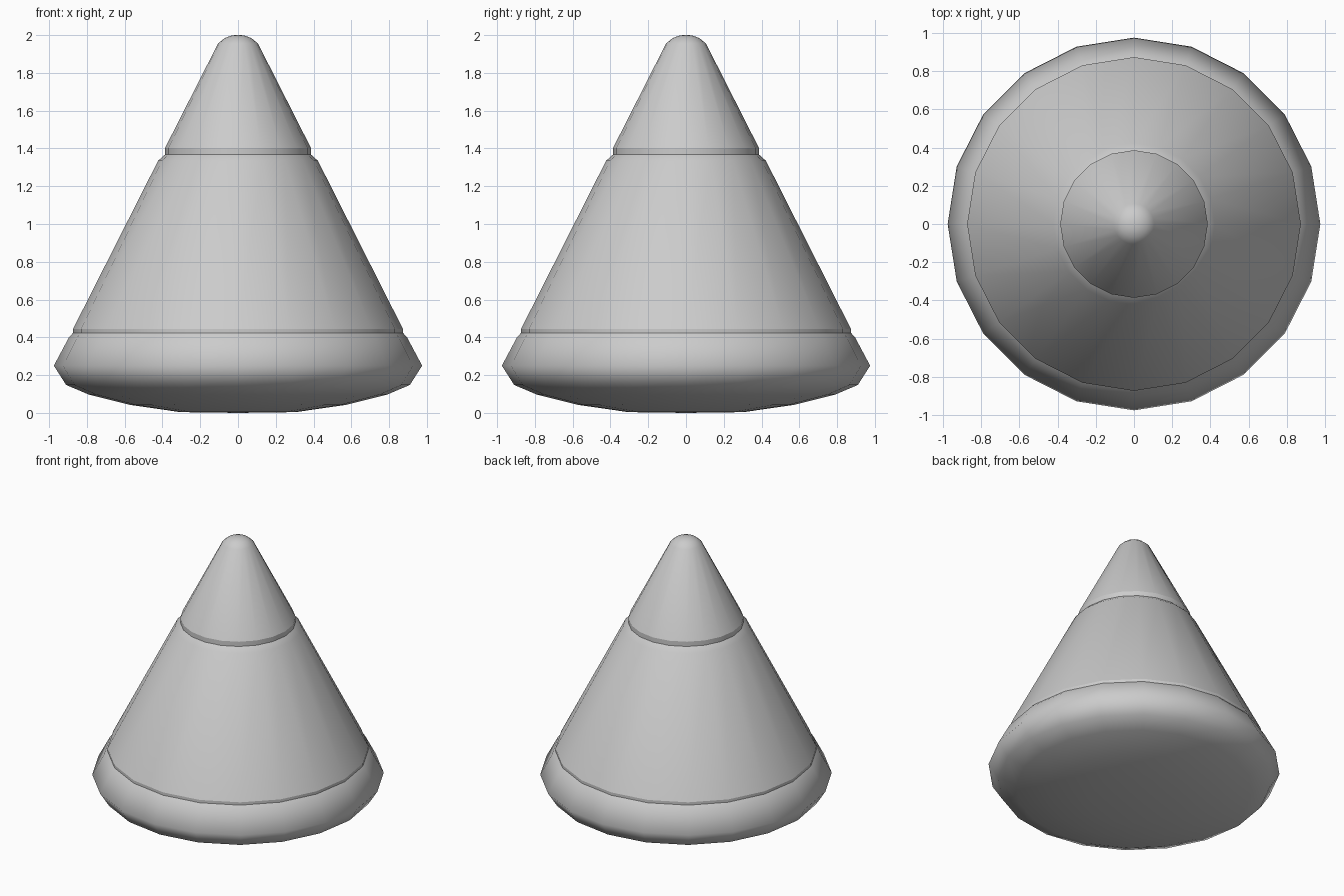
import bpy, bmesh, math

if "Cube" in bpy.data.objects:
    bpy.data.objects.remove(bpy.data.objects["Cube"])

SIDES = 20


def lathe(name, profile, smooth_angle):
    """Revolve (radius, height) points around z; radius 0 makes a pole."""
    bm = bmesh.new()
    rings = []
    for r, z in profile:
        if r == 0:
            rings.append([bm.verts.new((0, 0, z))] * SIDES)
        else:
            rings.append([bm.verts.new((r * math.cos(2 * math.pi * i / SIDES),
                                        r * math.sin(2 * math.pi * i / SIDES), z))
                          for i in range(SIDES)])
    for low, high in zip(rings, rings[1:]):
        for i in range(SIDES):
            j = (i + 1) % SIDES
            corners = [low[i], low[j], high[j], high[i]]
            bm.faces.new(list(dict.fromkeys(corners)))
    bmesh.ops.recalc_face_normals(bm, faces=bm.faces)
    mesh = bpy.data.meshes.new(name)
    bm.to_mesh(mesh)
    bm.free()
    obj = bpy.data.objects.new(name, mesh)
    bpy.context.collection.objects.link(obj)
    bpy.ops.object.select_all(action='DESELECT')
    obj.select_set(True)
    bpy.context.view_layer.objects.active = obj
    bpy.ops.object.shade_smooth_by_angle(angle=math.radians(smooth_angle))
    return obj


# Rounded base with a shallow domed underside
lathe("domed_base", [(0, 0), (0.305, 0.004), (0.57, 0.042), (0.79, 0.097),
                     (0.91, 0.148), (0.975, 0.25), (0.895, 0.40), (0.873, 0.424)], 70)

# Long middle cone with a short step below and a bevelled shoulder above
lathe("middle_cone", [(0.873, 0.424), (0.873, 0.445), (0.423, 1.335), (0.386, 1.368)], 22)

# Upper cone with a rounded tip
lathe("cone_tip", [(0.386, 1.368), (0.386, 1.403), (0.106, 1.955),
                   (0.07, 1.985), (0.03, 1.999), (0, 2.0)], 25)
